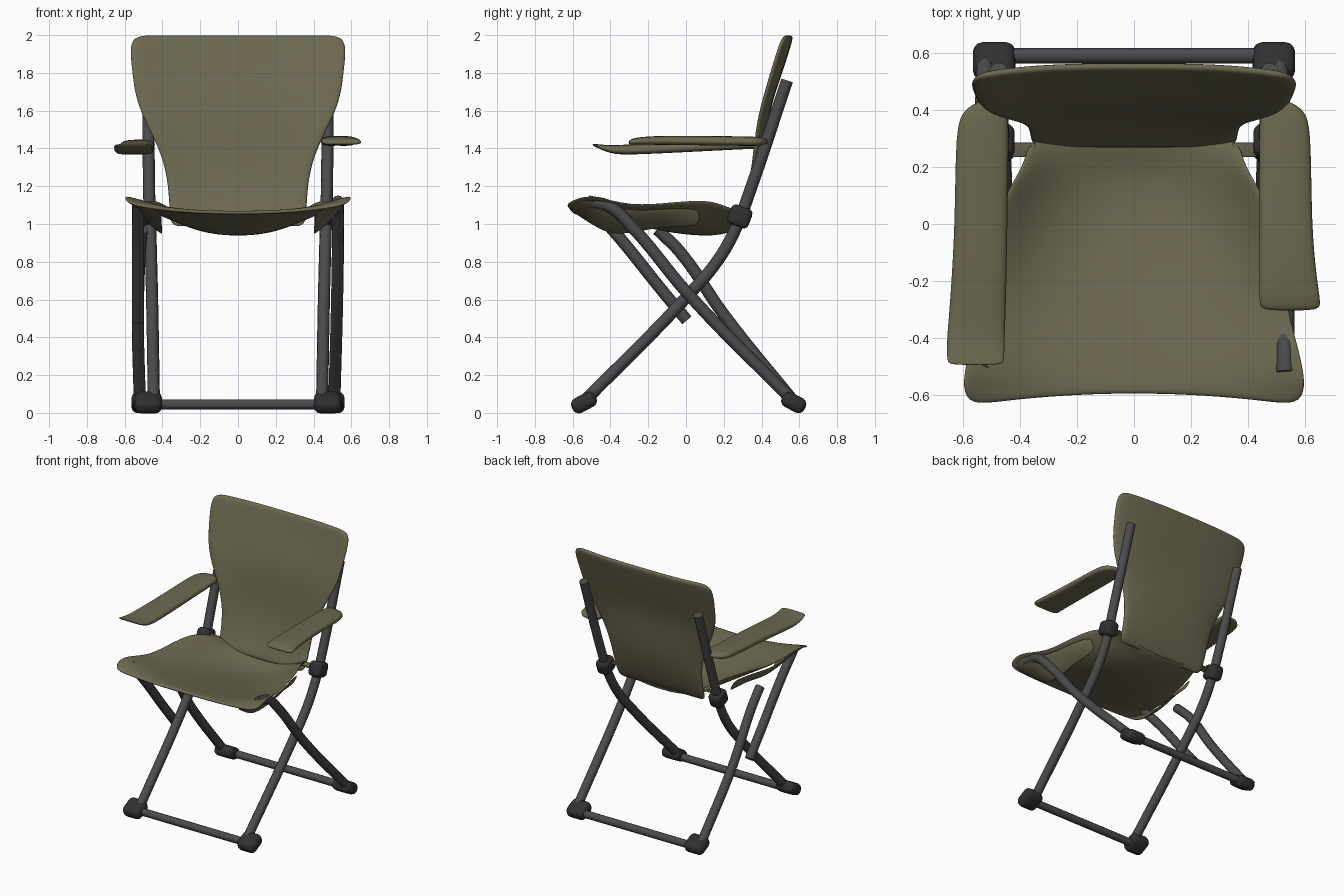
import bpy, bmesh, math
from mathutils import Vector

cube = bpy.data.objects.get("Cube")
if cube:
    bpy.data.objects.remove(cube, do_unlink=True)


def material(name, rgb):
    m = bpy.data.materials.new(name)
    m.use_nodes = True
    m.diffuse_color = (*rgb, 1)
    m.node_tree.nodes["Principled BSDF"].inputs["Base Color"].default_value = (*rgb, 1)
    return m


OLIVE = material("olive fabric", (0.15, 0.138, 0.08))
STEEL = material("grey steel", (0.07, 0.07, 0.074))
PLASTIC = material("dark plastic", (0.03, 0.03, 0.032))


def add(name, data, mat):
    ob = bpy.data.objects.new(name, data)
    bpy.context.collection.objects.link(ob)
    data.materials.append(mat)
    return ob


def tube(name, pts, r=0.032):
    """Round bar through the points, with soft bends."""
    cu = bpy.data.curves.new(name, "CURVE")
    cu.dimensions = "3D"
    cu.bevel_depth, cu.bevel_resolution = r, 4
    cu.resolution_u, cu.use_fill_caps = 6, True
    sp = cu.splines.new("BEZIER")
    sp.bezier_points.add(len(pts) - 1)
    for bp, p in zip(sp.bezier_points, pts):
        bp.co = p
        bp.handle_left_type = bp.handle_right_type = "AUTO"
    ob = add(name, cu, STEEL)
    bpy.ops.object.select_all(action="DESELECT")
    bpy.context.view_layer.objects.active = ob
    ob.select_set(True)
    bpy.ops.object.convert(target="MESH")
    return ob


def sheet(name, rows, thick=0.02, closed=False):
    """Soft fabric surface lofted through rows of points."""
    bm = bmesh.new()
    grid = [[bm.verts.new(p) for p in row] for row in rows]
    n = len(rows[0])
    for a, b in zip(grid, grid[1:]):
        for i in range(n if closed else n - 1):
            j = (i + 1) % n
            bm.faces.new((a[i], a[j], b[j], b[i]))
    if closed:
        bm.faces.new(grid[0][::-1])
        bm.faces.new(grid[-1])
    bmesh.ops.recalc_face_normals(bm, faces=bm.faces)
    for f in bm.faces:
        f.smooth = True
    me = bpy.data.meshes.new(name)
    bm.to_mesh(me)
    bm.free()
    ob = add(name, me, OLIVE)
    if not closed:
        s = ob.modifiers.new("thickness", "SOLIDIFY")
        s.thickness, s.offset = thick, 0
    sub = ob.modifiers.new("soft", "SUBSURF")
    sub.levels = sub.render_levels = 2
    return ob


def block(name, loc, size, tilt=0, mat=PLASTIC, round_by=0.03):
    """Rounded box turned about the x axis."""
    bm = bmesh.new()
    bmesh.ops.create_cube(bm, size=1)
    bmesh.ops.scale(bm, vec=size, verts=bm.verts)
    bmesh.ops.bevel(bm, geom=bm.edges[:], offset=round_by, segments=3,
                    profile=0.5, affect="EDGES")
    for f in bm.faces:
        f.smooth = True
    me = bpy.data.meshes.new(name)
    bm.to_mesh(me)
    bm.free()
    ob = add(name, me, mat)
    ob.location = loc
    ob.rotation_euler.x = math.radians(tilt)
    return ob


# Frame: posts, feet, hinges and fabric tabs on both sides
for s, side in ((1, "left"), (-1, "right")):
    tube(side + "_front_leg_and_back_post",
         [(s * 0.445, -0.55, 0.05), (s * 0.455, 0, 0.61), (s * 0.46, 0.17, 0.81),
          (s * 0.465, 0.27, 0.99), (s * 0.47, 0.33, 1.15), (s * 0.475, 0.535, 1.76)])
    block(side + "_front_foot", (s * 0.475, -0.54, 0.055), (0.145, 0.14, 0.085), 28, round_by=0.035)
    block(side + "_rear_foot", (s * 0.49, 0.57, 0.055), (0.15, 0.135, 0.085), -28, round_by=0.035)
    block(side + "_hinge", (s * 0.468, 0.285, 1.04), (0.10, 0.12, 0.11), -20)
    block(side + "_fabric_tab", (s * 0.41, 0.26, 1.06), (0.13, 0.05, 0.012), 10, OLIVE, 0.004)

# Crossing legs: the right one is split in two offset pieces
tube("left_rear_leg", [(0.51, 0.57, 0.06), (0.525, 0.02, 0.62), (0.53, -0.3, 1.0),
                       (0.53, -0.4, 1.09), (0.53, -0.52, 1.12)])
tube("right_rear_leg_lower", [(-0.52, 0.57, 0.06), (-0.53, 0.2, 0.52),
                              (-0.52, -0.03, 0.85), (-0.51, -0.15, 0.97)])
tube("right_rear_leg_upper", [(-0.53, 0.005, 0.49), (-0.53, -0.12, 0.64),
                              (-0.53, -0.38, 0.96), (-0.53, -0.52, 1.11)])
tube("front_crossbar", [(-0.45, -0.54, 0.045), (0.45, -0.54, 0.045)], 0.027)
tube("rear_crossbar", [(-0.45, 0.59, 0.045), (0.45, 0.59, 0.045)], 0.027)

# Seat: each row is y, half width, edge height, middle height
SEAT = [(-0.635, 0.56, 1.10, 1.06), (-0.60, 0.605, 1.125, 1.06), (-0.50, 0.60, 1.16, 1.05),
        (-0.30, 0.54, 1.09, 1.01), (-0.05, 0.50, 1.12, 0.955), (0.12, 0.45, 1.13, 0.945),
        (0.20, 0.39, 1.10, 0.955), (0.30, 0.37, 1.06, 0.99)]
COLS = [i / 5 for i in range(-5, 6)]
seat_rows = []
for y, w, edge, mid in SEAT:
    pull = 0.04 if y < -0.55 else 0
    seat_rows.append([(u * w, y + pull * (1 - u * u), mid + (edge - mid) * abs(u) ** 2.5)
                      for u in COLS])
sheet("seat", seat_rows)

# Hanging sleeves under the seat edges: y, outer x, top height, bottom height
SLEEVE = [(-0.61, 0.57, 1.11, 1.07), (-0.52, 0.58, 1.13, 1.01), (-0.42, 0.56, 1.11, 0.945),
          (-0.30, 0.53, 1.07, 0.945), (-0.14, 0.50, 1.08, 0.985), (0.08, 0.45, 1.09, 0.98)]
for s, side in ((1, "left"), (-1, "right")):
    sheet(side + "_seat_sleeve",
          [[(s * x, y, top), (s * (x * 0.6 + 0.16), y, (top + low) / 2), (s * 0.40, y, low)]
           for y, x, top, low in SLEEVE], 0.012)

# Backrest: each row is height, half width, middle y, forward curl of the edges
BACK = [(0.985, 0.36, 0.27, 0), (1.08, 0.365, 0.325, 0.01), (1.25, 0.375, 0.38, 0.03),
        (1.40, 0.42, 0.405, 0.04), (1.55, 0.50, 0.42, 0.035), (1.68, 0.55, 0.45, 0.03),
        (1.82, 0.565, 0.50, 0.04), (1.95, 0.58, 0.54, 0.04), (2.00, 0.54, 0.555, 0.03)]
sheet("backrest", [[(u * w, y - curl * abs(u) ** 3, z) for u in COLS]
                   for z, w, y, curl in BACK], 0.032)


# Armrests: each station is y, inner x, outer x, height, thickness
def armrest(name, s, stations):
    rings = []
    for y, a, b, z, t in stations:
        shape = [(0, 0), (0.06, 0.5), (0.5, 0.6), (0.94, 0.5), (1, 0), (0.94, -0.5),
                 (0.5, -0.4), (0.06, -0.5)]
        rings.append([(s * (a + (b - a) * p), y, z + q * t) for p, q in shape])
    sheet(name, rings, closed=True)


armrest("left_armrest", 1, [(0.435, 0.45, 0.54, 1.435, 0.02), (0.40, 0.44, 0.60, 1.435, 0.045),
                            (0.34, 0.435, 0.625, 1.435, 0.05), (0, 0.435, 0.625, 1.44, 0.05),
                            (-0.2, 0.435, 0.645, 1.44, 0.045), (-0.28, 0.435, 0.66, 1.435, 0.035),
                            (-0.305, 0.445, 0.65, 1.43, 0.02)])
armrest("right_armrest", -1, [(0.435, 0.45, 0.54, 1.42, 0.02), (0.40, 0.44, 0.60, 1.42, 0.045),
                              (0.34, 0.435, 0.63, 1.42, 0.05), (0, 0.44, 0.63, 1.405, 0.055),
                              (-0.3, 0.445, 0.65, 1.39, 0.055), (-0.4, 0.45, 0.66, 1.39, 0.045),
                              (-0.48, 0.45, 0.66, 1.415, 0.015), (-0.495, 0.46, 0.65, 1.42, 0.01)])
